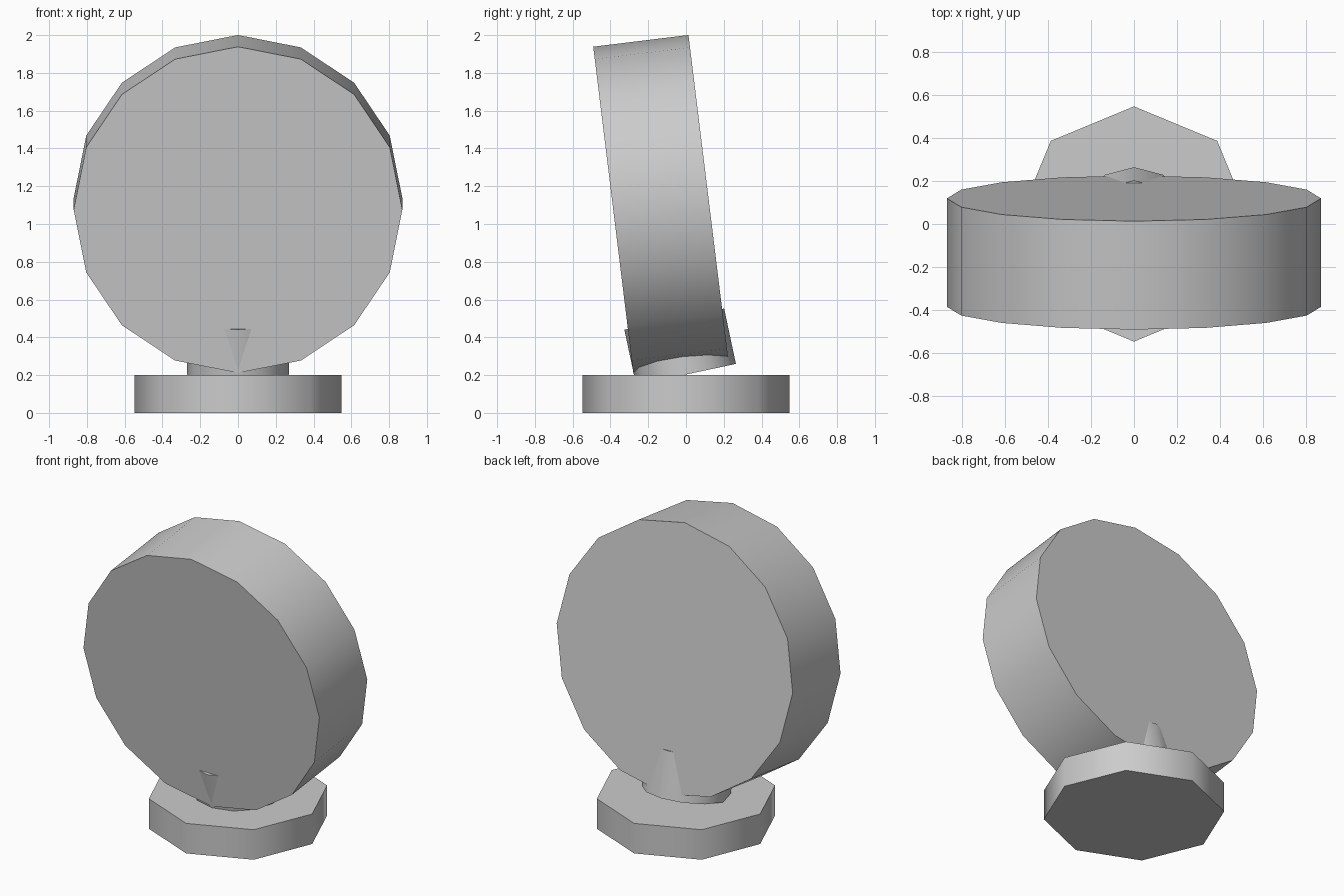
import bpy
from math import radians

cube = bpy.data.objects.get("Cube")
if cube:
    bpy.data.objects.remove(cube, do_unlink=True)

# One plain grey for the whole model
grey = bpy.data.materials.new("light_grey")
grey.use_nodes = True
colour = (0.6, 0.6, 0.6, 1.0)
grey.diffuse_color = colour
grey.node_tree.nodes["Principled BSDF"].inputs["Base Color"].default_value = colour


def add_drum(name, sides, radius, depth, centre, tilt=0.0):
    """Low-sided cylinder, tilted about x, with soft walls and sharp cap rims."""
    bpy.ops.mesh.primitive_cylinder_add(
        vertices=sides, radius=radius, depth=depth,
        location=centre, rotation=(radians(tilt), 0, 0))
    drum = bpy.context.object
    drum.name = name
    drum.data.materials.append(grey)
    bpy.ops.object.shade_smooth_by_angle(angle=radians(60))
    return drum


# Eight-sided foot on the ground
add_drum("base", 8, 0.547, 0.2, (0, 0, 0.1))

# Leaning neck, which pokes slightly through both faces of the disc
add_drum("neck", 12, 0.27, 0.3, (0, -0.031, 0.35), 12)

# Large disc, leaning forward at the top
add_drum("disc", 16, 0.87, 0.508, (0, -0.133, 1.106), -83)
